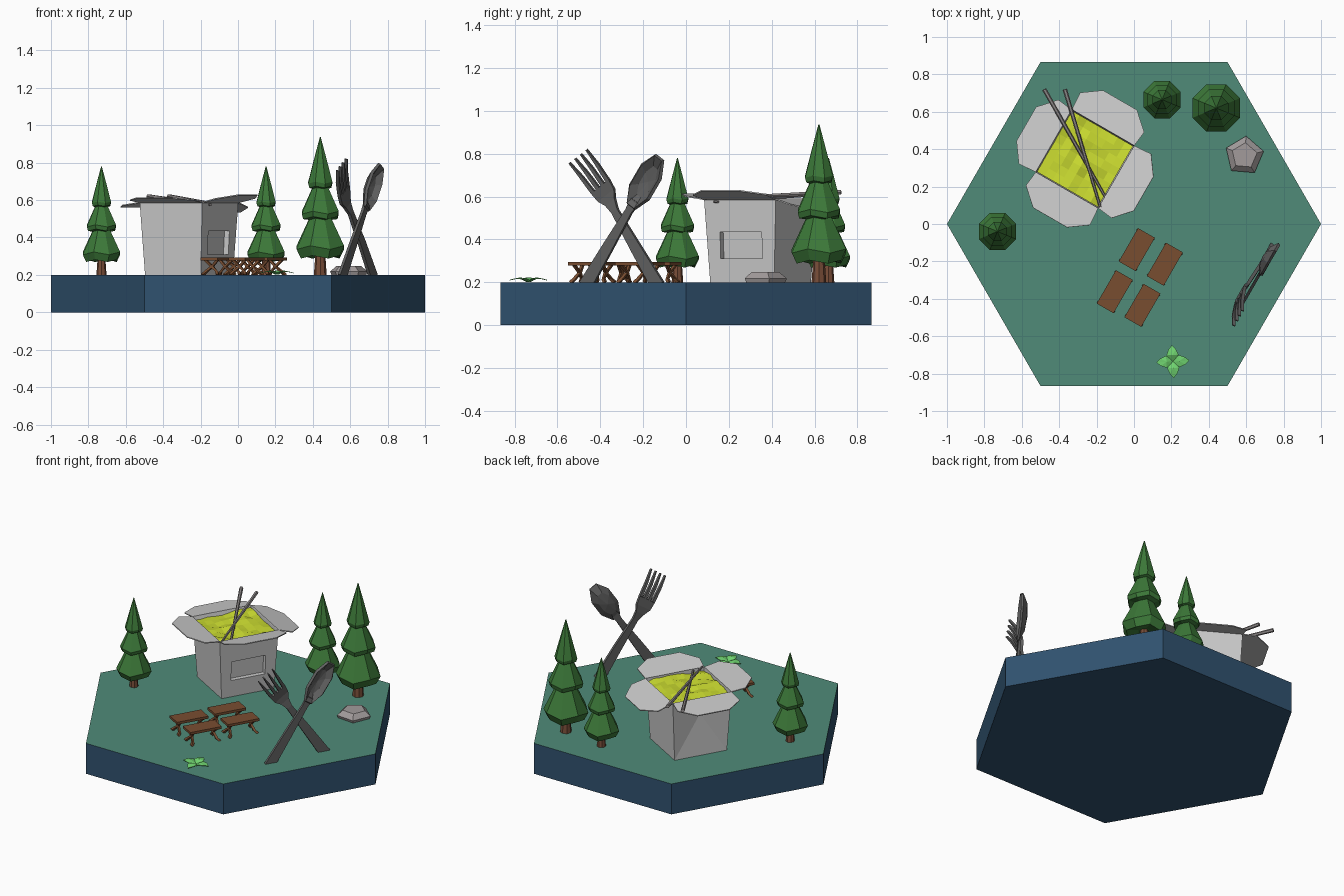
import bpy, bmesh, random
from math import cos, sin, pi, radians
from mathutils import Matrix, Vector

if "Cube" in bpy.data.objects:
    bpy.data.objects.remove(bpy.data.objects["Cube"])

random.seed(4)
G = 0.2  # ground level
mats = {}
COLORS = {
    "navy": (0.03, 0.085, 0.16), "grass": (0.08, 0.26, 0.19), "pine": (0.045, 0.19, 0.04),
    "bark": (0.19, 0.075, 0.04), "wood": (0.19, 0.075, 0.03), "noodle": (0.6, 0.72, 0.03),
    "leaf": (0.16, 0.65, 0.16), "steel": (0.12, 0.12, 0.12), "stone": (0.36, 0.33, 0.33),
    "stick": (0.28, 0.26, 0.26),
}


def mat(key):
    if key not in mats:
        mats[key] = bpy.data.materials.new(key)
        mats[key].diffuse_color = (*COLORS[key], 1)
    return mats[key]


def make(name, verts, faces, color=None, matrix=None, thick=0, offset=0):
    me = bpy.data.meshes.new(name)
    me.from_pydata([tuple(v) for v in verts], [], faces)
    bm = bmesh.new()
    bm.from_mesh(me)
    bmesh.ops.recalc_face_normals(bm, faces=bm.faces)
    bm.to_mesh(me)
    bm.free()
    ob = bpy.data.objects.new(name, me)
    bpy.context.collection.objects.link(ob)
    if color:
        me.materials.append(mat(color))
    if matrix:
        ob.matrix_world = matrix
    if thick:
        m = ob.modifiers.new("thickness", "SOLIDIFY")
        m.thickness, m.offset = thick, offset
    return ob


def lathe(name, prof, n, loc, color=None, phase=0, scale=1, wave=0):
    """Stack of n-sided rings (radius, height) with closed ends."""
    verts, faces = [], []
    for r, z in prof:
        for i in range(n):
            a = phase + 2 * pi * i / n
            dz = wave * (1 if i % 2 else -1) * r
            verts.append((r * cos(a), r * sin(a), z + dz))
    for k in range(len(prof) - 1):
        for i in range(n):
            j = (i + 1) % n
            faces.append((k * n + i, k * n + j, (k + 1) * n + j, (k + 1) * n + i))
    faces += [tuple(range(n)), tuple(range((len(prof) - 1) * n, len(prof) * n))]
    return make(name, verts, faces, color, Matrix.Translation(loc) @ Matrix.Scale(scale, 4))


# hexagonal base
base = lathe("base", [(1, 0), (1, G)], 6, (0, 0, 0), "navy")
base.data.materials.append(mat("grass"))
for p in base.data.polygons:
    if p.normal.z > 0.9:
        p.material_index = 1

# pine trees
foliage = [(0.03, 0.09), (0.088, 0.075), (0.108, 0.115), (0.05, 0.235), (0.078, 0.24),
           (0.084, 0.262), (0.036, 0.365), (0.05, 0.37), (0.055, 0.388), (0.03, 0.48), (0.002, 0.58)]
for i, (x, y, s) in enumerate([(-0.73, -0.04, 1), (0.15, 0.665, 1), (0.44, 0.62, 1.27)]):
    lathe(f"tree_trunk_{i}", [(0.027, 0), (0.02, 0.1)], 8, (x, y, G), "bark", scale=s)
    lathe(f"tree_foliage_{i}", foliage, 8, (x, y, G), "pine", pi / 8, s, 0.07)

# rock
lathe("rock", [(0.098, 0), (0.106, 0.018), (0.07, 0.047)], 5, (0.59, 0.365, G), "stone", radians(85))

# takeaway box shell: tapered, with window recess and folded back
BOX = Matrix.Translation((-0.262, 0.348, 0)) @ Matrix.Rotation(radians(-30), 4, "Z")
b, t, zt = 0.172, 0.193, 0.587
sq = [(1, -1), (1, 1), (-1, 1), (-1, -1)]
shell = make("box_shell", [(b * x, b * y, G) for x, y in sq] + [(t * x, t * y, zt) for x, y in sq],
             [(i, (i + 1) % 4, (i + 1) % 4 + 4, i + 4) for i in range(4)] + [(3, 2, 1, 0)],
             matrix=BOX)
bm = bmesh.new()
bm.from_mesh(shell.data)
front = next(f for f in bm.faces if f.normal.x > 0.9)
back = next(f for f in bm.faces if f.normal.x < -0.9)


def wall_x(z):
    return b + (t - b) * (z - G) / (zt - G)


bmesh.ops.inset_individual(bm, faces=[front], thickness=0.05)
for v in front.verts:
    z = 0.31 if v.co.z < 0.4 else 0.435
    v.co = (wall_x(z), -0.112 if v.co.y < 0 else 0.112, z)
pocket = bmesh.ops.extrude_discrete_faces(bm, faces=[front])["faces"][0]
for v in pocket.verts:
    v.co.x -= 0.03
fold = bmesh.ops.poke(bm, faces=[back])["verts"][0]
fold.co = (-wall_x(0.47) + 0.025, 0, 0.47)
bm.to_mesh(shell.data)
bm.free()

# box flaps, each with its own droop
outline = [(0, -0.193), (0.088, -0.203), (0.172, -0.11), (0.172, 0.1), (0.1, 0.2), (0, 0.193)]
for k, rise in enumerate([0.04, -0.05, -0.025, 0.025]):
    make(f"box_flap_{k}", [(t + u, w, zt + rise * u / 0.172) for u, w in outline],
         [tuple(range(6))], matrix=BOX @ Matrix.Rotation(k * pi / 2, 4, "Z"), thick=0.006)

# noodle filling
n = 9
pts = [(-0.188 + 0.376 * i / (n - 1), -0.188 + 0.376 * j / (n - 1),
        0.57 + random.uniform(-0.008, 0.012)) for i in range(n) for j in range(n)]
make("noodles", pts, [(i * n + j, (i + 1) * n + j, (i + 1) * n + j + 1, i * n + j + 1)
                      for i in range(n - 1) for j in range(n - 1)], "noodle", BOX)


def rod(name, p, q, r1, r2, color, sides=6):
    p, q = Vector(p), Vector(q)
    ob = lathe(name, [(r1, 0), (r2, (q - p).length)], sides, (0, 0, 0), color)
    ob.matrix_world = Matrix.Translation(p) @ (q - p).to_track_quat("Z", "Y").to_matrix().to_4x4()


# chopsticks
rod("chopstick_a", (-0.48, 0.72, 0.62), (-0.145, 0.13, 0.575), 0.012, 0.007, "stick")
rod("chopstick_b", (-0.37, 0.72, 0.62), (-0.18, 0.09, 0.59), 0.012, 0.007, "stick")


def box(center, sx, sy, sz):
    cx, cy, cz = center
    v = [(cx + sx * a, cy + sy * d, cz + sz * c) for c in (-1, 1) for a, d in sq]
    return v, [(3, 2, 1, 0), (4, 5, 6, 7)] + [(i, (i + 1) % 4, (i + 1) % 4 + 4, i + 4) for i in range(4)]


def strip(stations):
    """Flat ribbon from (length, centre, half width, depth) stations."""
    v = [(c + s * h, l, d) for l, c, h, d in stations for s in (-1, 1)]
    return v, [(2 * i, 2 * i + 1, 2 * i + 3, 2 * i + 2) for i in range(len(stations) - 1)]


def join(parts):
    verts, faces = [], []
    for v, f in parts:
        faces += [tuple(i + len(verts) for i in face) for face in f]
        verts += v
    return verts, faces


# picnic tables with crossed, splayed legs
for i, (x, y) in enumerate([(0.015, -0.137), (0.165, -0.215), (-0.103, -0.362), (0.045, -0.435)]):
    M = Matrix.Translation((x, y, G)) @ Matrix.Rotation(radians(-30), 4, "Z")
    make(f"table_top_{i}", *box((0, 0, 0.086), 0.052, 0.103, 0.008), "wood", M)
    legs = []
    for end in (-1, 1):
        for s in (-1, 1):
            path = [(0.04, 0.078, 0.082), (0.0, 0.07, 0.045), (-0.035, 0.078, 0.015), (-0.045, 0.092, 0)]
            v = [(s * px + w * 0.009, end * py, pz) for px, py, pz in path for w in (-1, 1)]
            legs.append((v, [(2 * k, 2 * k + 1, 2 * k + 3, 2 * k + 2) for k in range(3)]))
    make(f"table_legs_{i}", *join(legs), "wood", M, 0.014)


def leaning(s, side, offset):
    """Frame for cutlery: x = width, y = along the handle, z = thickness."""
    ax, nrm = Vector((0.5, 0.866, 0)), Vector((0.866, -0.5, 0))
    d = (ax * side * 0.56 + Vector((0, 0, 0.83))).normalized()
    w = d.cross(nrm)
    o = Vector((0.635, -0.31, G)) + ax * s + nrm * offset
    return Matrix.Translation(o) @ Matrix((w, d, nrm)).transposed().to_4x4()


# fork
fork = [strip([(-0.02, 0, 0.034, 0), (0.2, 0, 0.027, 0), (0.4, 0, 0.018, -0.006),
               (0.45, 0, 0.03, -0.012), (0.49, 0, 0.052, -0.012), (0.54, 0, 0.058, -0.004)])]
for k in range(4):
    c = -0.048 + 0.032 * k
    fork.append(strip([(0.54, c, 0.01, -0.004), (0.63, c * 1.08, 0.008, 0.014), (0.71, c * 1.15, 0.003, 0.04)]))
make("fork", *join(fork), "steel", leaning(0.19, -1, -0.012), 0.018)

# spoon with faceted bowl
rings = [(1, 0), (0.6, -0.028)]
bowl_v = [(0.066 * r * cos(pi * i / 4 + pi / 8), 0.565 + 0.148 * r * sin(pi * i / 4 + pi / 8), d + 0.012)
          for r, d in rings for i in range(8)] + [(0, 0.565, -0.026)]
bowl_f = [(i, (i + 1) % 8, (i + 1) % 8 + 8, i + 8) for i in range(8)]
bowl_f += [(i + 8, (i + 1) % 8 + 8, 16) for i in range(8)]
handle = strip([(-0.02, 0, 0.034, 0), (0.2, 0, 0.027, 0), (0.4, 0, 0.018, 0), (0.46, 0, 0.024, 0)])
make("spoon", *join([handle, (bowl_v, bowl_f)]), "steel", leaning(-0.167, 1, 0.01), 0.016)

# low leafy plant
leaf = [(0, -0.008, 0.002), (0, 0.008, 0.002), (0.035, -0.032, 0.016), (0.035, 0, 0.022),
        (0.035, 0.032, 0.016), (0.065, -0.02, 0.016), (0.065, 0.02, 0.016), (0.088, 0, 0.01)]
leaf_f = [(0, 2, 3), (0, 3, 1), (1, 3, 4), (2, 5, 3), (3, 6, 4), (3, 5, 7), (3, 7, 6)]
for k in range(4):
    make(f"plant_leaf_{k}", leaf, leaf_f, "leaf", Matrix.Translation((0.208, -0.735, G))
         @ Matrix.Rotation(k * pi / 2 + 0.06, 4, "Z"), 0.003)

for m in bpy.data.materials:
    if m.users and not m.is_grease_pencil:
        m.use_nodes = True
        m.node_tree.nodes["Principled BSDF"].inputs["Base Color"].default_value = m.diffuse_color
